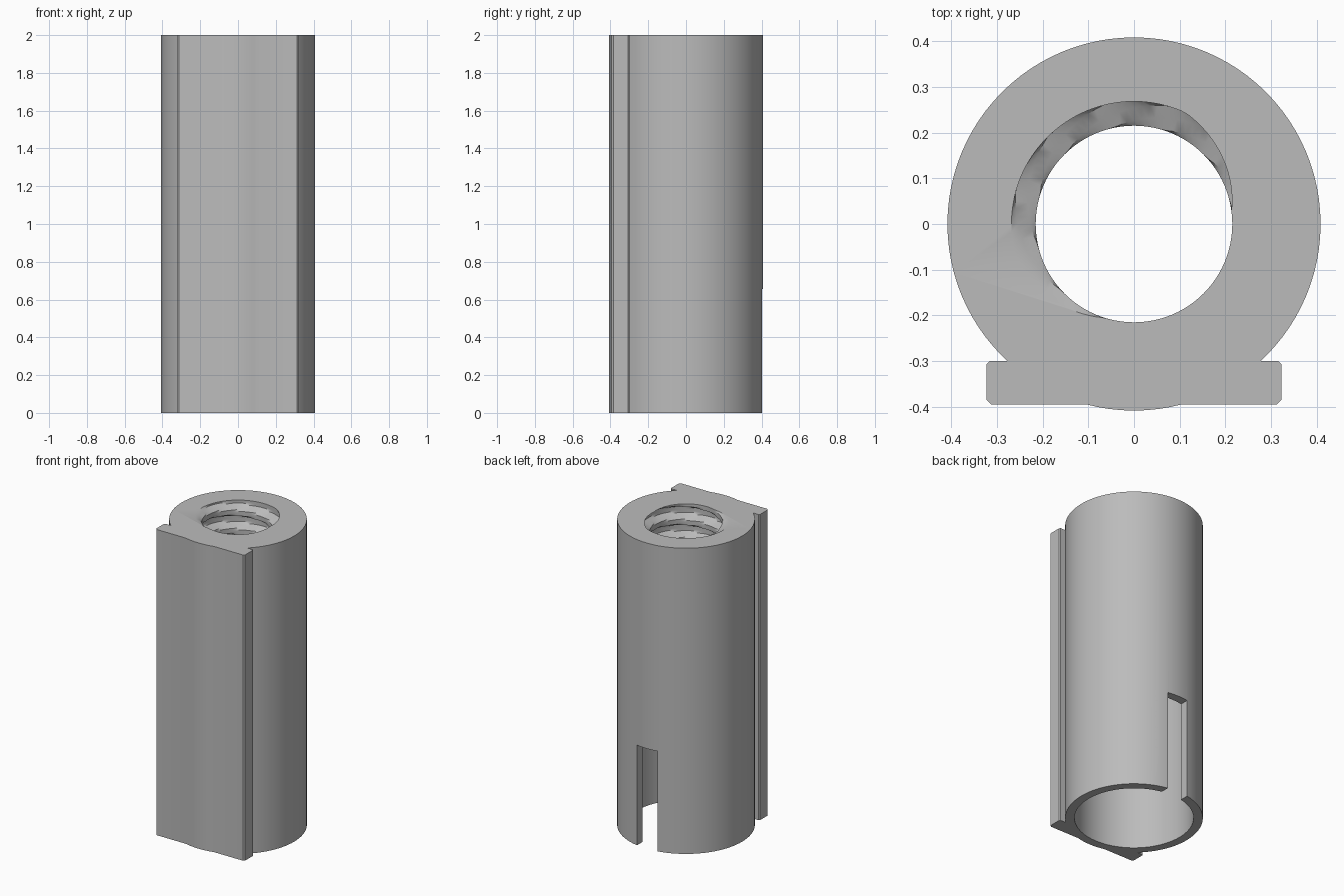
import bpy, bmesh, math

cube = bpy.data.objects.get("Cube")
if cube:
    bpy.data.objects.remove(cube, do_unlink=True)

OUTER, BORE, MINOR, MAJOR = 0.408, 0.353, 0.215, 0.268
HEIGHT, THREAD_START, PITCH = 2.0, 1.4, 0.12
SIDES = 96

grey = bpy.data.materials.new("grey")
grey.use_nodes = True
colour = (0.5, 0.5, 0.5, 1)
grey.diffuse_color = colour
grey.node_tree.nodes["Principled BSDF"].inputs["Base Color"].default_value = colour


def add_object(name, bm):
    mesh = bpy.data.meshes.new(name)
    bmesh.ops.recalc_face_normals(bm, faces=bm.faces[:])
    bm.to_mesh(mesh)
    bm.free()
    mesh.materials.append(grey)
    obj = bpy.data.objects.new(name, mesh)
    bpy.context.collection.objects.link(obj)
    return obj


def prism(name, outline, z0, z1):
    bm = bmesh.new()
    base = bm.faces.new([bm.verts.new((x, y, z0)) for x, y in outline])
    top = bmesh.ops.extrude_face_region(bm, geom=[base])["geom"]
    bmesh.ops.translate(bm, vec=(0, 0, z1 - z0),
                        verts=[v for v in top if isinstance(v, bmesh.types.BMVert)])
    return add_object(name, bm)


def stack(name, heights, radius):
    """Closed solid of rings whose radius depends on angle and height."""
    bm = bmesh.new()
    rings = []
    for i, z in enumerate(heights):
        ring = []
        for k in range(SIDES):
            a = math.tau * k / SIDES
            r = radius(a, z, i)
            ring.append(bm.verts.new((r * math.cos(a), r * math.sin(a), z)))
        rings.append(ring)
    for low, high in zip(rings, rings[1:]):
        for k in range(SIDES):
            n = (k + 1) % SIDES
            bm.faces.new((low[k], low[n], high[n], high[k]))
    bm.faces.new(rings[0])
    bm.faces.new(rings[-1])
    return add_object(name, bm)


def combine(target, tool, operation):
    tool.hide_render = True
    mod = target.modifiers.new("combine", "BOOLEAN")
    mod.operation, mod.solver, mod.object = operation, "EXACT", tool
    bpy.context.view_layer.objects.active = target
    bpy.ops.object.modifier_apply(modifier=mod.name)
    bpy.data.objects.remove(tool, do_unlink=True)


# Round body with the flat mounting plate on the front
body = stack("threaded_sleeve", [0, HEIGHT], lambda a, z, i: OUTER)
half = [(0.312, -0.395), (0.322, -0.385), (0.322, -0.306), (0.316, -0.3)]
outline = half + [(-x, y) for x, y in reversed(half)]
combine(body, prism("mounting_plate", outline, 0, HEIGHT), "UNION")


# Wide lower bore that turns into a helical thread at the top
def bore_radius(a, z, i):
    if i < 2:
        return BORE
    phase = ((z - HEIGHT) / PITCH - (a - math.radians(130)) / math.tau) % 1
    distance = min(phase, 1 - phase)
    blend = max(0, min(1, (0.34 - distance) / 0.16))
    return MINOR + (MAJOR - MINOR) * blend


steps = 64
rise = (HEIGHT + 0.04 - THREAD_START) / steps
levels = [-0.05, THREAD_START - 0.002] + [THREAD_START + rise * k for k in range(steps + 1)]
combine(body, stack("bore_cutter", levels, bore_radius), "DIFFERENCE")

# Open slot in the back wall
w = 0.074
slot = [(-w, 0.29), (w, 0.29), (w, 0.5), (-w, 0.5)]
combine(body, prism("slot_cutter", slot, -0.05, 0.655), "DIFFERENCE")

# Row of rounded gauge notches beside the slot
for k in range(8):
    bm = bmesh.new()
    bmesh.ops.create_cone(bm, cap_ends=True, segments=12, radius1=0.015,
                          radius2=0.015, depth=0.14)
    for v in bm.verts:
        x, y, z = v.co
        v.co = (0.1 + z, 0.392 + y * 1.6 - 0.2 * z, 0.25 + 0.0535 * k + x)
    combine(body, add_object("notch_cutter", bm), "DIFFERENCE")

# Smooth round walls with sharp edges
bpy.ops.object.select_all(action="DESELECT")
body.select_set(True)
bpy.context.view_layer.objects.active = body
bpy.ops.object.shade_smooth_by_angle(angle=math.radians(30))
